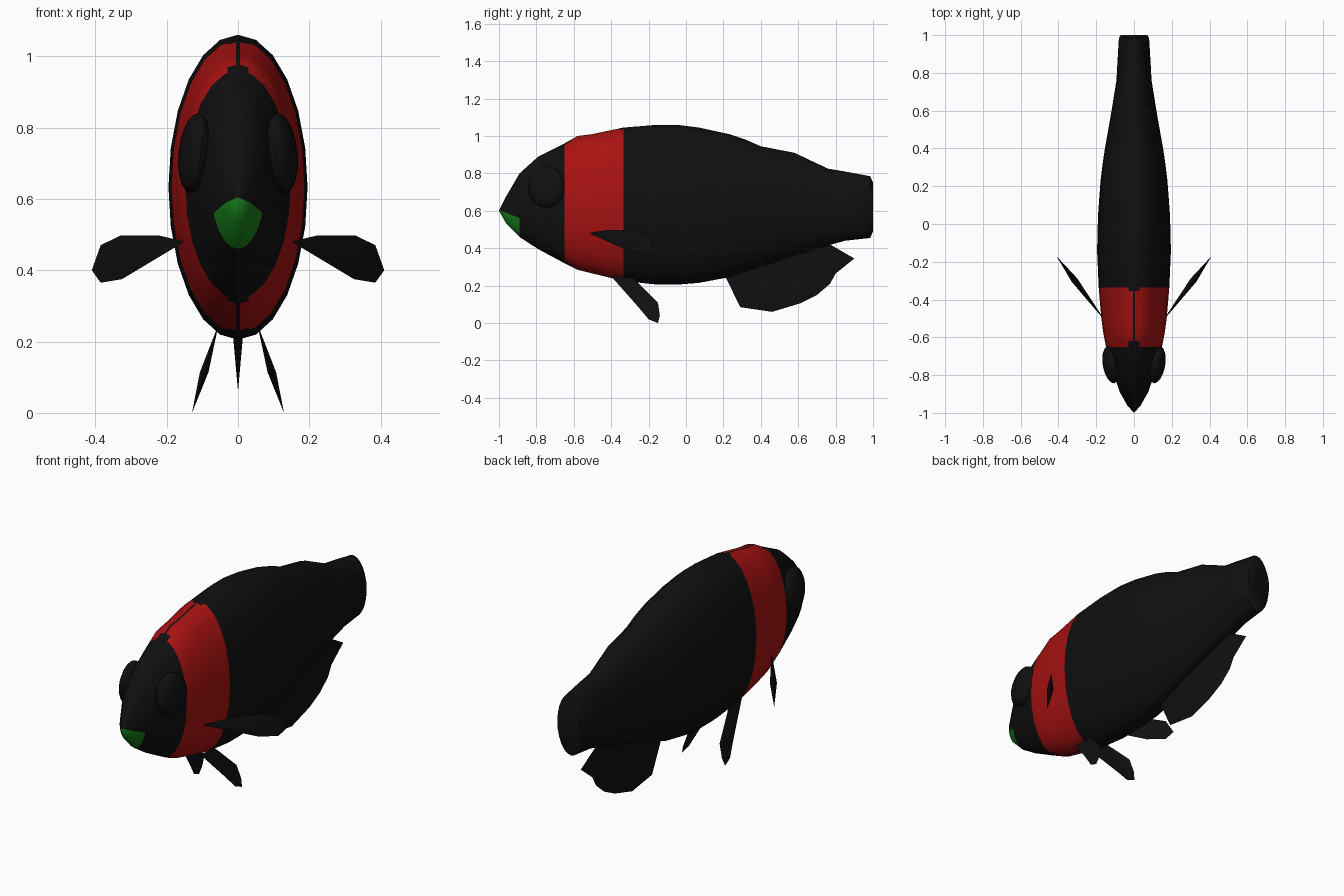
import bpy, bmesh
from math import sin, cos, pi, radians
from mathutils import Vector, Matrix

cube = bpy.data.objects.get("Cube")
if cube:
    bpy.data.objects.remove(cube, do_unlink=True)


def material(name, color):
    m = bpy.data.materials.new(name)
    m.use_nodes = True
    m.diffuse_color = (*color, 1)
    m.node_tree.nodes["Principled BSDF"].inputs["Base Color"].default_value = (*color, 1)
    return m


black = material("black", (.005, .005, .005))
red = material("red", (.4, .006, .006))
green = material("green", (.008, .2, .01))


def finish(name, bm, materials, angle=40):
    bmesh.ops.recalc_face_normals(bm, faces=bm.faces)
    mesh = bpy.data.meshes.new(name)
    bm.to_mesh(mesh)
    bm.free()
    for m in materials:
        mesh.materials.append(m)
    obj = bpy.data.objects.new(name, mesh)
    bpy.context.collection.objects.link(obj)
    bpy.ops.object.select_all(action='DESELECT')
    obj.select_set(True)
    bpy.context.view_layer.objects.active = obj
    bpy.ops.object.shade_smooth_by_angle(angle=radians(angle))
    return obj


# Body: elliptical rings along y, given as (y, top, bottom, half width)
STATIONS = [
    (-.96, .68, .53, .036), (-.89, .8, .46, .075), (-.79, .89, .395, .11),
    (-.65, .96, .32, .148), (-.58, 1, .285, .162), (-.5, 1.01, .265, .173),
    (-.335, 1.045, .225, .187), (-.15, 1.06, .205, .195), (-.05, 1.06, .205, .194),
    (.07, 1.045, .215, .189), (.23, 1.01, .245, .177), (.32, .98, .275, .166),
    (.4, .945, .3, .154), (.58, .91, .36, .122), (.76, .825, .415, .093),
    (.85, .81, .44, .088), (.985, .785, .455, .08), (1, .75, .49, .07),
]
SIDES = 24
bm = bmesh.new()
rings = []
for y, top, bottom, half in STATIONS:
    mid, tall = (top + bottom) / 2, (top - bottom) / 2
    rings.append([bm.verts.new((half * sin(2 * pi * i / SIDES), y,
                                mid + tall * cos(2 * pi * i / SIDES)))
                  for i in range(SIDES)])
for a, b in zip(rings, rings[1:]):
    for i in range(SIDES):
        j = (i + 1) % SIDES
        bm.faces.new((a[i], a[j], b[j], b[i]))
snout = bm.verts.new((0, -1, .6))
for i in range(SIDES):
    bm.faces.new((snout, rings[0][i], rings[0][(i + 1) % SIDES]))
bm.faces.new(rings[-1])


def cut(point, normal, low, high):
    faces = [f for f in bm.faces if low < f.calc_center_median().y < high]
    geom = set(faces)
    for f in faces:
        geom.update(f.verts)
        geom.update(f.edges)
    bmesh.ops.bisect_plane(bm, geom=list(geom), plane_co=point, plane_no=normal)


# Colour borders: band seam with flared ends, and the mouth
FRONT, BACK = -.65, -.335
for x in (-.03, -.005, .005, .03):
    cut((x, 0, 0), (1, 0, 0), FRONT, BACK)
for y in (-.62, -.355):
    cut((0, y, 0), (0, 1, 0), FRONT, BACK)
cut((0, -1, .605), (0, .4, 1), -1, -.89)
for f in bm.faces:
    c = f.calc_center_median()
    if FRONT < c.y < BACK:
        flare = c.y < -.62 or c.y > -.355
        f.material_index = int(abs(c.x) > (.03 if flare else .005))
    elif c.y < -.89 and c.z < .605 - .4 * (c.y + 1):
        f.material_index = 2
finish("body", bm, [black, red, green])

# Eyes: flattened spheres leaning in towards the forehead
for side, label in ((1, "left"), (-1, "right")):
    bm = bmesh.new()
    bmesh.ops.create_uvsphere(bm, u_segments=16, v_segments=10, radius=1)
    lean = (Matrix.Translation((side * .122, -.745, .728))
            @ Matrix.Rotation(side * radians(-6), 4, 'Y')
            @ Matrix.Rotation(side * radians(-10), 4, 'Z')
            @ Matrix.Diagonal((.042, .1, .112, 1)))
    bmesh.ops.transform(bm, matrix=lean, verts=bm.verts)
    finish(label + "_eye", bm, [black])


def fin(name, outline, thickness):
    """Thin fin with sharp rim and a raised middle on both faces."""
    bm = bmesh.new()
    rim = [bm.verts.new(p) for p in outline]
    middle = sum((v.co for v in rim), Vector()) / len(rim)
    for offset in (thickness, -thickness):
        hub = bm.verts.new(middle + Vector(offset))
        for a, b in zip(rim, rim[1:] + rim[:1]):
            bm.faces.new((a, b, hub))
    finish(name, bm, [black])


# Paired fins: pectoral outline in (x, z), pelvic outline in (y, z)
PECTORAL = [(.15, .48), (.22, .497), (.33, .497), (.385, .47),
            (.41, .4), (.385, .365), (.325, .375)]
PELVIC = [(-.4, .25), (-.28, .24), (-.21, .17), (-.15, .11),
          (-.14, .04), (-.15, 0), (-.2, .02), (-.25, .08)]
for side, label in ((1, "left"), (-1, "right")):
    fin(label + "_pectoral_fin",
        [(side * x, -.49 + (x - .17) * 1.33, z) for x, z in PECTORAL],
        Vector((side * .014, -.01, 0)))
    fin(label + "_pelvic_fin",
        [(side * (.06 + (.23 - z) * .3), y, z) for y, z in PELVIC],
        Vector((.012, 0, 0)))

# Anal fin under the tail
ANAL = [(.2, .27), (.29, .085), (.46, .06), (.61, .105), (.7, .15),
        (.77, .21), (.8, .265), (.9, .345), (.77, .42), (.5, .37)]
fin("anal_fin", [(0, y, z) for y, z in ANAL], Vector((.015, 0, 0)))
